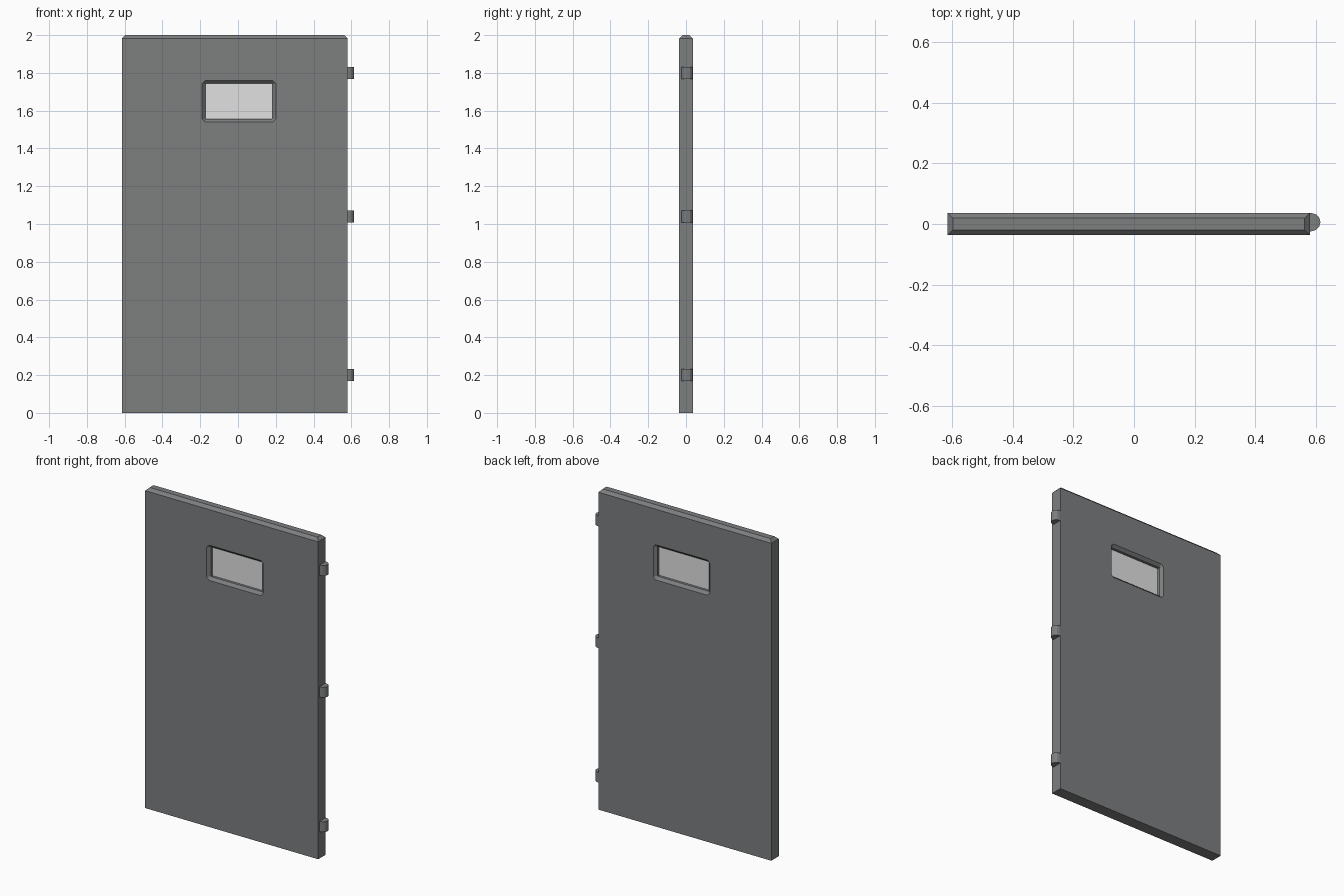
import bpy, bmesh, math

if "Cube" in bpy.data.objects:
    bpy.data.objects.remove(bpy.data.objects["Cube"])


def material(name, v):
    m = bpy.data.materials.new(name)
    m.diffuse_color = (v[0], v[1], v[2], 1)
    m.use_nodes = True
    m.node_tree.nodes["Principled BSDF"].inputs["Base Color"].default_value = m.diffuse_color
    return m


STEEL = material("dark_grey_metal", (0.205, 0.21, 0.213))
GLASS = material("light_grey_glass", (0.75, 0.75, 0.75))


def finish(bm, name, mat):
    bmesh.ops.recalc_face_normals(bm, faces=bm.faces)
    me = bpy.data.meshes.new(name)
    bm.to_mesh(me)
    bm.free()
    me.materials.append(mat)
    ob = bpy.data.objects.new(name, me)
    bpy.context.collection.objects.link(ob)
    return ob


def box(x0, x1, y0, y1, z0, z1):
    bm = bmesh.new()
    bmesh.ops.create_cube(bm, size=1)
    for v in bm.verts:
        v.co = ((x0, x1)[v.co.x > 0], (y0, y1)[v.co.y > 0], (z0, z1)[v.co.z > 0])
    return bm


def loft(rings):
    """Closed solid through rings of equal length."""
    bm = bmesh.new()
    vs = [[bm.verts.new(p) for p in r] for r in rings]
    n = len(vs[0])
    for a, b in zip(vs, vs[1:]):
        for i in range(n):
            bm.faces.new((a[i], a[(i + 1) % n], b[(i + 1) % n], b[i]))
    bm.faces.new(vs[0])
    bm.faces.new(vs[-1])
    return bm


# door panel: slab with its four top edges chamfered
T = 0.037
bm = box(-0.615, 0.58, -T, T, 0, 2)
top = [e for e in bm.edges if all(v.co.z > 1.9 for v in e.verts)]
bmesh.ops.bevel(bm, geom=top, offset=0.018, segments=1, affect='EDGES')
panel = finish(bm, "door_panel", STEEL)


# window opening: chamfered rim on both faces, straight sides between
def ring(y, hx, hz, c):
    cx, cz = 0.005, 1.65
    pts = [(hx, hz - c), (hx - c, hz), (c - hx, hz), (-hx, hz - c),
           (-hx, c - hz), (c - hx, -hz), (hx - c, -hz), (hx, c - hz)]
    return [(cx + x, y, cz + z) for x, z in pts]


rim, inner = (0.195, 0.11, 0.016), (0.178, 0.093, 0.002)
cutter = finish(loft([ring(-0.06, *rim), ring(-T, *rim), ring(-0.02, *inner),
                      ring(0.02, *inner), ring(T, *rim), ring(0.06, *rim)]),
                "window_cutter", STEEL)
cutter.hide_render = True
mod = panel.modifiers.new("window_opening", 'BOOLEAN')
mod.object = cutter
mod.operation = 'DIFFERENCE'
mod.solver = 'EXACT'
bpy.context.view_layer.objects.active = panel
bpy.ops.object.modifier_apply(modifier=mod.name)
bpy.data.objects.remove(cutter)

# glass pane in the middle of the opening
finish(box(-0.178, 0.188, -0.004, 0.004, 1.552, 1.748), "window_glass", GLASS)

# three half-round hinge knuckles on the right edge
for i, z in enumerate((0.2, 1.04, 1.8)):
    arc = [math.radians(-90 + 30 * k) for k in range(7)]
    prof = [(0.57, -0.024)] + [(0.585 + 0.03 * math.cos(a), 0.006 + 0.03 * math.sin(a))
                               for a in arc] + [(0.57, 0.036)]
    finish(loft([[(x, y, z + s) for x, y in prof] for s in (-0.032, 0.032)]),
           "hinge_%d" % (i + 1), STEEL)
